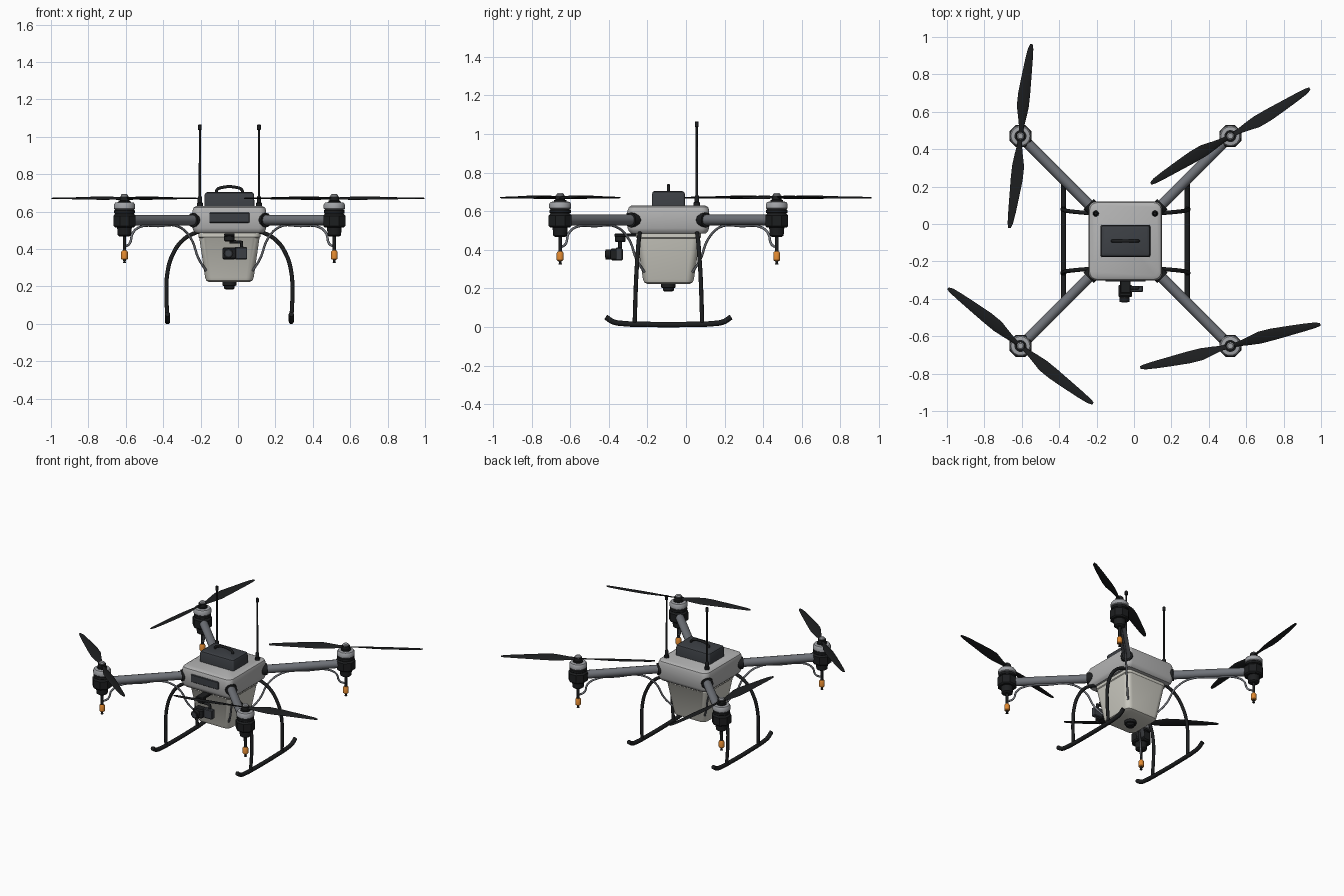
import bpy, math

if "Cube" in bpy.data.objects:
    bpy.data.objects.remove(bpy.data.objects["Cube"])

CX, CY = -0.046, -0.091      # airframe centre; parts are placed relative to it
D = 0.561                    # motor offset along x and y


def mat(name, *rgb):
    m = bpy.data.materials.new(name)
    m.diffuse_color = (*rgb, 1)
    m.use_nodes = True
    m.node_tree.nodes["Principled BSDF"].inputs["Base Color"].default_value = m.diffuse_color
    return m


SHELL = mat("shell_grey", 0.45, 0.45, 0.45)
TANK = mat("tank_cream", 0.62, 0.61, 0.55)
BLACK = mat("black", 0.012, 0.013, 0.014)
DARK = mat("dark_grey", 0.045, 0.05, 0.058)
ARM = mat("arm_grey", 0.16, 0.17, 0.19)
METAL = mat("metal", 0.35, 0.36, 0.38)
ORANGE = mat("orange", 0.75, 0.25, 0.03)


def finish(ob, m, angle=35):
    ob.data.materials.clear()
    ob.data.materials.append(m)
    ob.location.x, ob.location.y = CX, CY
    bpy.ops.object.select_all(action='DESELECT')
    ob.select_set(True)
    bpy.context.view_layer.objects.active = ob
    if ob.type == 'CURVE':
        bpy.ops.object.convert(target='MESH')
        ob = bpy.context.view_layer.objects.active
    bpy.ops.object.shade_smooth_by_angle(angle=math.radians(angle))
    return ob


def loft(name, rings, m, angle=35):
    """Skin a list of equal-length point rings and cap both ends."""
    n = len(rings[0])
    verts = [p for r in rings for p in r]
    faces = [(i * n + j, i * n + (j + 1) % n, (i + 1) * n + (j + 1) % n, (i + 1) * n + j)
             for i in range(len(rings) - 1) for j in range(n)]
    faces += [tuple(reversed(range(n))), tuple(range(len(verts) - n, len(verts)))]
    me = bpy.data.meshes.new(name)
    me.from_pydata(verts, [], faces)
    me.update()
    ob = bpy.data.objects.new(name, me)
    bpy.context.collection.objects.link(ob)
    return finish(ob, m, angle)


def lathe(name, x, y, profile, m, n=28, angle=35):
    """Profile of (radius, z), listed bottom to top."""
    t0 = math.pi / n
    return loft(name, [[(x + r * math.cos(t0 + 2 * math.pi * k / n),
                         y + r * math.sin(t0 + 2 * math.pi * k / n), z)
                        for k in range(n)] for r, z in profile], m, angle)


def rounded(name, rows, m, c=(0, 0)):
    """Stack of rounded rectangles: rows of (z, half x, half y, corner radius)."""
    rings = []
    for z, hx, hy, r in rows:
        ring = []
        for q, (sx, sy) in enumerate(((1, 1), (-1, 1), (-1, -1), (1, -1))):
            for k in range(7):
                a = (q + k / 6) * math.pi / 2
                ring.append((c[0] + sx * (hx - r) + r * math.cos(a),
                             c[1] + sy * (hy - r) + r * math.sin(a), z))
        rings.append(ring)
    return loft(name, rings, m)


def tube(name, pts, r, m, res=6, straight=False):
    cu = bpy.data.curves.new(name, 'CURVE')
    cu.dimensions = '3D'
    cu.bevel_depth, cu.bevel_resolution, cu.use_fill_caps = r, 4, True
    cu.resolution_u = 1 if straight else res
    sp = cu.splines.new('BEZIER')
    sp.bezier_points.add(len(pts) - 1)
    for b, p in zip(sp.bezier_points, pts):
        b.co = p
        b.handle_left_type = b.handle_right_type = 'VECTOR' if straight else 'AUTO'
    ob = bpy.data.objects.new(name, cu)
    bpy.context.collection.objects.link(ob)
    return finish(ob, m, 50)


def box(name, lo, hi, m, bevel=0.006):
    (x0, y0, z0), (x1, y1, z1) = lo, hi
    hx, hy, b = (x1 - x0) / 2, (y1 - y0) / 2, bevel
    return rounded(name, [(z0, hx - b, hy - b, b), (z0 + b, hx, hy, b),
                          (z1 - b, hx, hy, b), (z1, hx - b, hy - b, b)], m,
                   ((x0 + x1) / 2, (y0 + y1) / 2))


# Main body shell and spray tank
rounded("body_shell", [(0.485, 0.180, 0.194, 0.03), (0.495, 0.190, 0.204, 0.035),
                       (0.512, 0.197, 0.211, 0.04), (0.605, 0.197, 0.211, 0.04),
                       (0.622, 0.191, 0.205, 0.04), (0.630, 0.176, 0.190, 0.035)], SHELL)
rounded("spray_tank", [(0.224, 0.108, 0.110, 0.03), (0.231, 0.123, 0.125, 0.035),
                       (0.248, 0.130, 0.132, 0.04), (0.460, 0.161, 0.164, 0.04),
                       (0.465, 0.166, 0.168, 0.04), (0.488, 0.166, 0.168, 0.04)], TANK)
lathe("tank_outlet", 0, 0, [(0.02, 0.184), (0.028, 0.19), (0.028, 0.202), (0.038, 0.205),
                            (0.038, 0.228)], BLACK)
box("front_panel", (-0.107, -0.217, 0.54), (0.107, -0.2, 0.595), DARK, 0.004)

# Battery with carry handle
rounded("battery", [(0.625, 0.134, 0.086, 0.012), (0.690, 0.132, 0.085, 0.012),
                    (0.700, 0.128, 0.081, 0.012), (0.705, 0.118, 0.071, 0.012)], DARK)
tube("battery_handle", [(-0.07, 0, 0.695), (-0.066, 0, 0.717), (-0.04, 0, 0.729), (0.04, 0, 0.729),
                        (0.066, 0, 0.717), (0.07, 0, 0.695)], 0.008, BLACK)

# Antennas
for s in (-1, 1):
    lathe("antenna", s * 0.158, 0.147,
          [(0.016, 0.62), (0.016, 0.645), (0.012, 0.65), (0.012, 0.675), (0.0065, 0.685),
           (0.0055, 1.035), (0.010, 1.038), (0.010, 1.062), (0.007, 1.066)], BLACK, 14)


# Propeller blade: station (radius, leading offset, trailing offset, pitch in degrees)
BLADE = [(0.010, 0.012, -0.012, 22), (0.050, 0.015, -0.014, 22), (0.100, 0.026, -0.021, 20),
         (0.160, 0.040, -0.027, 16), (0.230, 0.040, -0.026, 13), (0.320, 0.032, -0.022, 10),
         (0.410, 0.023, -0.018, 8), (0.470, 0.015, -0.014, 6), (0.495, 0.005, -0.009, 5)]


def blade(x, y, deg, spin):
    a = math.radians(deg)
    rings = []
    for r, lead, trail, pitch in BLADE:
        p, mid, half = math.radians(pitch), (lead + trail) / 2, (lead - trail) / 2
        ring = []
        for k in range(10):
            t = 2 * math.pi * k / 10 * spin
            c, h = mid + half * math.cos(t), 0.0035 * math.sin(t)
            u, z = (c * math.cos(p) - h * math.sin(p)) * spin, c * math.sin(p) + h * math.cos(p)
            ring.append((x + r * math.cos(a) - u * math.sin(a),
                         y + r * math.sin(a) + u * math.cos(a), 0.671 + z))
            if spin < 0:
                continue
        rings.append(ring)
    loft("propeller_blade", rings, BLACK, 60)


PROP_ANGLE = {(1, 1): 30.7, (-1, 1): 83.3, (-1, -1): 141.3, (1, -1): 13.7}
# Hose path: (diagonal offset, z)
HOSE = [(0.561, 0.412), (0.533, 0.430), (0.517, 0.485), (0.480, 0.517), (0.38, 0.523),
        (0.270, 0.519), (0.205, 0.455), (0.165, 0.35), (0.125, 0.285)]

for (sx, sy), deg in PROP_ANGLE.items():
    x, y = sx * D, sy * D
    # Arm and root collar
    tube("arm", [(sx * 0.1, sy * 0.1, 0.555), (x, y, 0.555)], 0.028, ARM, straight=True)
    tube("arm_collar", [(sx * 0.14, sy * 0.14, 0.555), (sx * 0.197, sy * 0.197, 0.555)],
         0.039, BLACK, straight=True)
    # Motor mount, lower housing and motor
    lathe("motor_mount", x, y, [(0.055, 0.516), (0.064, 0.524), (0.064, 0.578), (0.055, 0.588)],
          BLACK, 8)
    lathe("pump_housing", x, y, [(0.026, 0.467), (0.036, 0.474), (0.040, 0.52)], BLACK)
    lathe("motor_base", x, y, [(0.050, 0.585), (0.050, 0.618)], DARK)
    lathe("motor_lower_ring", x, y, [(0.053, 0.590), (0.056, 0.593), (0.056, 0.606), (0.053, 0.609)],
          BLACK)
    lathe("motor_bell", x, y, [(0.053, 0.612), (0.057, 0.616), (0.057, 0.638), (0.050, 0.648),
                               (0.032, 0.651)], METAL)
    lathe("propeller_hub", x, y, [(0.032, 0.648), (0.032, 0.658), (0.025, 0.660), (0.025, 0.682)],
          BLACK)
    lathe("hub_cap", x, y, [(0.020, 0.680), (0.020, 0.688), (0.014, 0.694)], METAL)
    spin = -sx * sy
    for turn in (0, 180):
        blade(x, y, deg + turn, spin)
    # Spray rod, nozzle and feed hose
    lathe("spray_rod", x, y, [(0.009, 0.385), (0.009, 0.47)], BLACK, 14)
    lathe("spray_nozzle", x, y, [(0.013, 0.343), (0.018, 0.348), (0.018, 0.384), (0.013, 0.392)],
          ORANGE, 16)
    lathe("nozzle_tip", x, y, [(0.010, 0.325), (0.006, 0.333), (0.009, 0.345)], BLACK, 14)
    tube("feed_hose", [(sx * d, sy * d, z) for d, z in HOSE], 0.0065, ARM)
    # Landing leg
    tube("landing_leg", [(sx * a, sy * b, z) for a, b, z in
                         ((0.14, 0.143, 0.50), (0.182, 0.148, 0.487), (0.250, 0.154, 0.447),
                          (0.305, 0.160, 0.367), (0.331, 0.166, 0.276), (0.337, 0.170, 0.18),
                          (0.331, 0.175, 0.015))], 0.011, BLACK)

# Skids with upturned ends
for s in (-1, 1):
    tube("landing_skid", [(s * 0.331, y, z) for y, z in
                          ((-0.325, 0.052), (-0.285, 0.027), (-0.23, 0.018), (-0.12, 0.014), (0.12, 0.014),
                           (0.23, 0.018), (0.285, 0.027), (0.325, 0.052))], 0.014, BLACK)

# Gimbal camera
box("gimbal_bar", (-0.028, -0.28, 0.468), (0.028, -0.15, 0.484), BLACK, 0.004)
lathe("gimbal_yaw_motor", 0, -0.25, [(0.022, 0.44), (0.028, 0.446), (0.028, 0.47)], BLACK)
tube("gimbal_arm", [(0, -0.25, 0.44), (0.065, -0.25, 0.437), (0.065, -0.25, 0.40)], 0.01, BLACK,
     straight=True)
box("gimbal_bracket", (0.028, -0.272, 0.345), (0.095, -0.24, 0.412), DARK, 0.005)
box("camera_body", (-0.038, -0.30, 0.345), (0.036, -0.235, 0.408), BLACK, 0.008)
tube("camera_lens", [(-0.005, -0.325, 0.377), (-0.005, -0.28, 0.377)], 0.026, BLACK, straight=True)
tube("lens_glass", [(-0.005, -0.328, 0.377), (-0.005, -0.32, 0.377)], 0.017, DARK, straight=True)
